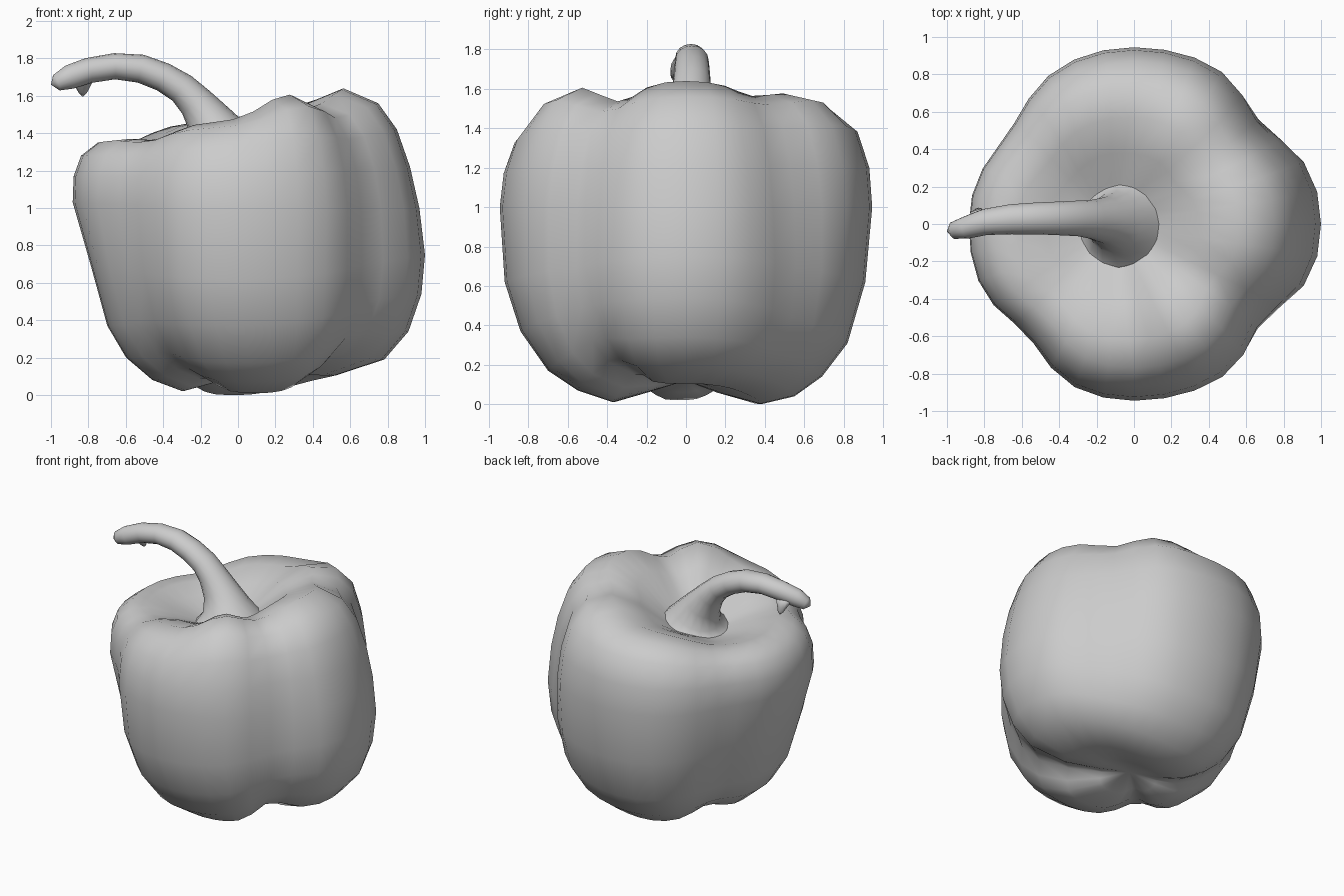
import bpy, bmesh, math
from mathutils import Vector

if "Cube" in bpy.data.objects:
    bpy.data.objects.remove(bpy.data.objects["Cube"])

SEG = 36


def loft(name, rings, pole_a, pole_b):
    """Skin a stack of closed rings and close both ends on a pole point."""
    bm = bmesh.new()
    rows = [[bm.verts.new(p) for p in ring] for ring in rings]
    n = len(rows[0])
    for a, b in zip(rows, rows[1:]):
        for i in range(n):
            j = (i + 1) % n
            bm.faces.new((a[i], a[j], b[j], b[i]))
    for row, pole in ((rows[0], pole_a), (rows[-1], pole_b)):
        v = bm.verts.new(pole)
        for i in range(n):
            bm.faces.new((row[i], row[(i + 1) % n], v))
    bmesh.ops.recalc_face_normals(bm, faces=bm.faces)
    for f in bm.faces:
        f.smooth = True
    me = bpy.data.meshes.new(name)
    bm.to_mesh(me)
    bm.free()
    ob = bpy.data.objects.new(name, me)
    bpy.context.collection.objects.link(ob)
    return ob


def bump(deg, centre, width):
    d = (deg - centre + 180) % 360 - 180
    return math.exp(-(d / width) ** 2)


# Pepper wall profiles (radius, height), bottom to top dimple, per quarter turn
right = [(.25, .11), (.52, .105), (.78, .19), (.91, .34), (.98, .54), (1.0, .75), (.97, 1.0),
         (.92, 1.22), (.85, 1.42), (.75, 1.56), (.59, 1.64), (.4, 1.55), (.22, 1.37)]
back = [(.2, .05), (.38, .0), (.55, .04), (.69, .14), (.82, .31), (.91, .62), (.945, 1.0),
        (.93, 1.2), (.87, 1.38), (.74, 1.47), (.57, 1.47), (.38, 1.4), (.22, 1.32)]
left = [(.15, .06), (.3, .02), (.46, .08), (.6, .2), (.7, .37), (.79, .7), (.885, 1.03),
        (.88, 1.17), (.84, 1.28), (.75, 1.35), (.6, 1.36), (.42, 1.32), (.22, 1.27)]
front = [(.2, .06), (.37, .01), (.55, .07), (.7, .17), (.84, .37), (.92, .62), (.945, 1.0),
         (.925, 1.17), (.87, 1.32), (.77, 1.43), (.62, 1.46), (.42, 1.41), (.22, 1.31)]
quarters = [right, back, left, front]
# How strongly the crease lifts the underside and sinks the rim, ring by ring
lift = [.04, .09, .08, .05, .02, 0, 0, 0, -.02, -.04, -.05, -.04, -.01]
rim = [0, 0, 0, 0, 0, 0, 0, .1, .4, .8, 1, .8, .2]
lean = [.05, .11, .09, .06, .03, 0, 0, 0, 0, 0, 0, 0, 0]

rings = []
for k in range(13):
    ring = []
    for s in range(SEG):
        deg = 360 * s / SEG
        q = int(deg // 90)
        u = (1 - math.cos(math.pi * (deg / 90 - q))) / 2
        (r0, z0), (r1, z1) = quarters[q][k], quarters[(q + 1) % 4][k]
        r, z = r0 + (r1 - r0) * u, z0 + (z1 - z0) * u
        soft = bump(deg, 38, 15)
        crease = .75 * bump(deg, 143, 18) + .9 * bump(deg, 226, 16) + bump(deg, 323, 14)
        r *= 1 - .11 * (crease + soft * min(1, .3 + .12 * k))
        z += lift[k] * (crease + (.35 if k > 6 else 0) * soft)
        z += rim[k] * (.11 * bump(deg, 296, 18) + .07 * bump(deg, 64, 18))
        # Top drifts to the stem, the front lobe's foot leans right
        shift = lean[k] * bump(deg, 275, 45) - .08 * max(0, (k - 9) / 3)
        a = math.radians(deg)
        ring.append((r * math.cos(a) + shift, r * math.sin(a), z))
    rings.append(ring)
loft("pepper_body", rings, (.04, 0, .12), (-.08, 0, 1.24))

# Curved stem: x, y, z, half thickness in the bend plane, half width
path = [(-.075, 0, 1.25, .31, .31), (-.08, 0, 1.31, .225, .225), (-.105, .01, 1.38, .165, .165),
        (-.155, .02, 1.47, .123, .125), (-.225, .025, 1.565, .095, .105), (-.3, .03, 1.64, .083, .095),
        (-.4, .03, 1.7, .078, .09), (-.52, .03, 1.745, .076, .085), (-.66, .025, 1.758, .07, .08),
        (-.8, .01, 1.735, .068, .07), (-.9, -.02, 1.7, .065, .06), (-.97, -.035, 1.67, .045, .045)]
rings = []
for i, (x, y, z, t, w) in enumerate(path):
    p0, p1 = path[max(i - 1, 0)], path[min(i + 1, len(path) - 1)]
    d = (Vector(p1[:3]) - Vector(p0[:3])).normalized()
    side = d.cross(Vector((0, 1, 0))).normalized()
    up = side.cross(d)
    rings.append([Vector((x, y, z)) + side * t * math.cos(a) + up * w * math.sin(a)
                  for a in (math.tau * j / 16 for j in range(16))])
loft("stem", rings, (-.07, 0, 1.22), (-1.0, -.04, 1.66))

# Little torn nub under the stem tip
rings = [[(-.83 + r * math.cos(a), y + r * .8 * math.sin(a), z) for a in (math.tau * j / 8 for j in range(8))]
         for r, y, z in ((.06, .03, 1.69), (.04, .05, 1.65), (.022, .07, 1.615))]
loft("stem_nub", rings, (-.83, .03, 1.71), (-.83, .08, 1.595))
